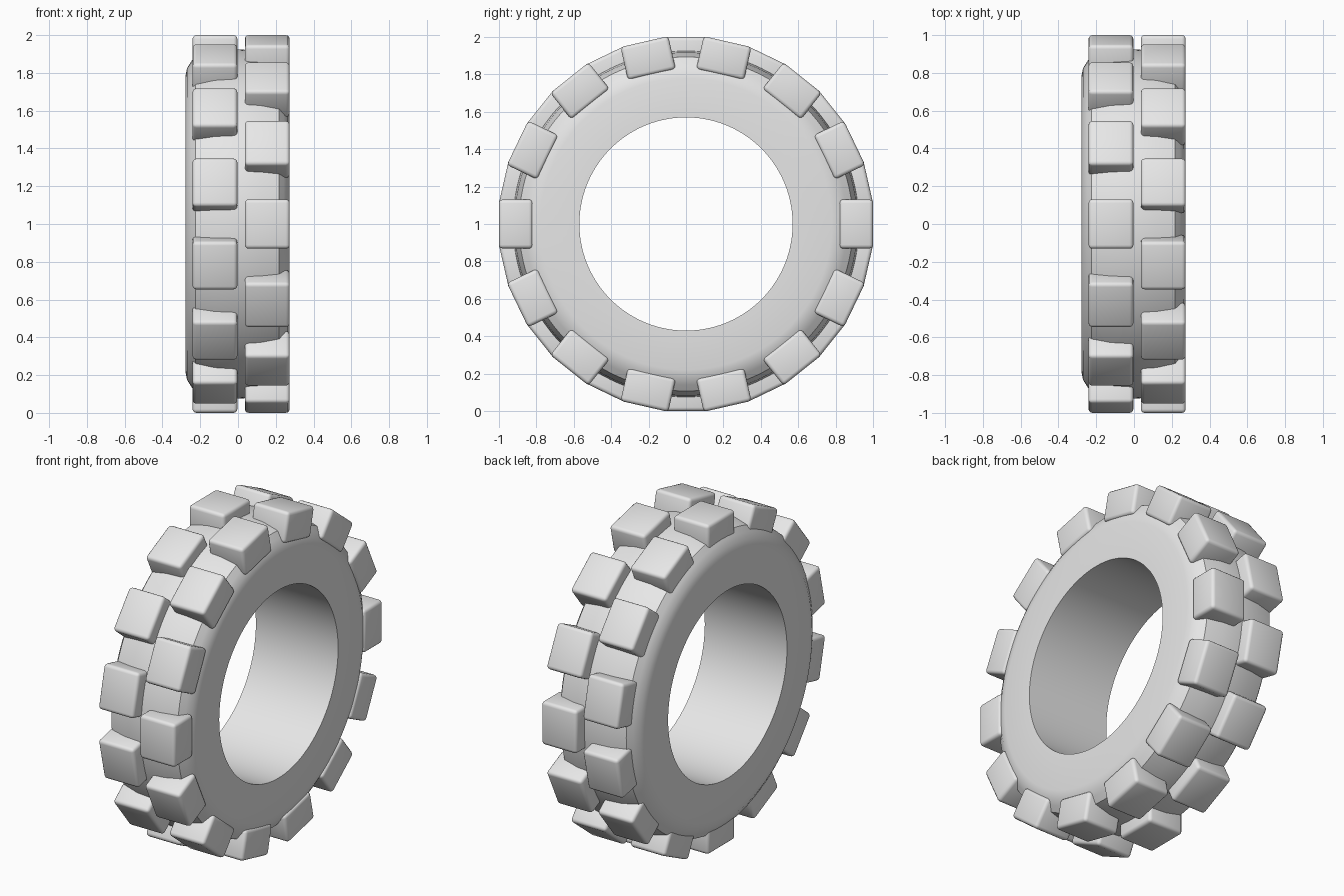
import bpy, bmesh, math
from mathutils import Matrix

if "Cube" in bpy.data.objects:
    bpy.data.objects.remove(bpy.data.objects["Cube"], do_unlink=True)

rubber = bpy.data.materials.new("grey rubber")
rubber.use_nodes = True
rubber.diffuse_color = (0.8, 0.8, 0.8, 1)
rubber.node_tree.nodes["Principled BSDF"].inputs["Base Color"].default_value = (0.8, 0.8, 0.8, 1)

LUGS = 14
AXLE_HEIGHT = 1.0


def finish(name, bm, location):
    """Turn a bmesh into a smooth-shaded rubber object with crisp edges."""
    bmesh.ops.recalc_face_normals(bm, faces=bm.faces)
    mesh = bpy.data.meshes.new(name)
    bm.to_mesh(mesh)
    bm.free()
    mesh.shade_smooth()
    mesh.set_sharp_from_angle(angle=math.radians(32))
    mesh.materials.append(rubber)
    obj = bpy.data.objects.new(name, mesh)
    obj.location = location
    bpy.context.collection.objects.link(obj)
    return obj


# Tyre carcass: half profile (axial, radius), mirrored and spun about x
half = [(0.0, 0.925), (0.12, 0.917), (0.221, 0.893), (0.245, 0.86),
        (0.267, 0.825), (0.276, 0.78), (0.276, 0.57)]
profile = half + [(-x, r) for x, r in reversed(half[1:])]
bm = bmesh.new()
verts = [bm.verts.new((x, r, 0)) for x, r in profile]
edges = [bm.edges.new((v, verts[(i + 1) % len(verts)])) for i, v in enumerate(verts)]
bmesh.ops.spin(bm, geom=verts + edges, cent=(0, 0, 0), axis=(1, 0, 0),
               angle=math.tau, steps=112, use_merge=True)
bmesh.ops.remove_doubles(bm, verts=bm.verts, dist=1e-4)
finish("tyre_body", bm, (-0.003, 0, AXLE_HEIGHT))


# Tread lugs: rounded blocks in two staggered rows
def lug_row(name, x, offset):
    bm = bmesh.new()
    for i in range(LUGS):
        turn = Matrix.Rotation((i + offset) * math.tau / LUGS, 4, "X")
        place = Matrix.Translation((x, 0.91, 0))
        size = Matrix.Diagonal((0.237, 0.18, 0.262, 1))
        bmesh.ops.create_cube(bm, size=1, matrix=turn @ place @ size)
    bmesh.ops.bevel(bm, geom=bm.edges[:], offset=0.02, segments=3,
                    profile=0.5, affect="EDGES")
    finish(name, bm, (0, 0, AXLE_HEIGHT))


lug_row("left_tread_lugs", 0.155, 0)
lug_row("right_tread_lugs", -0.122, 0.5)
